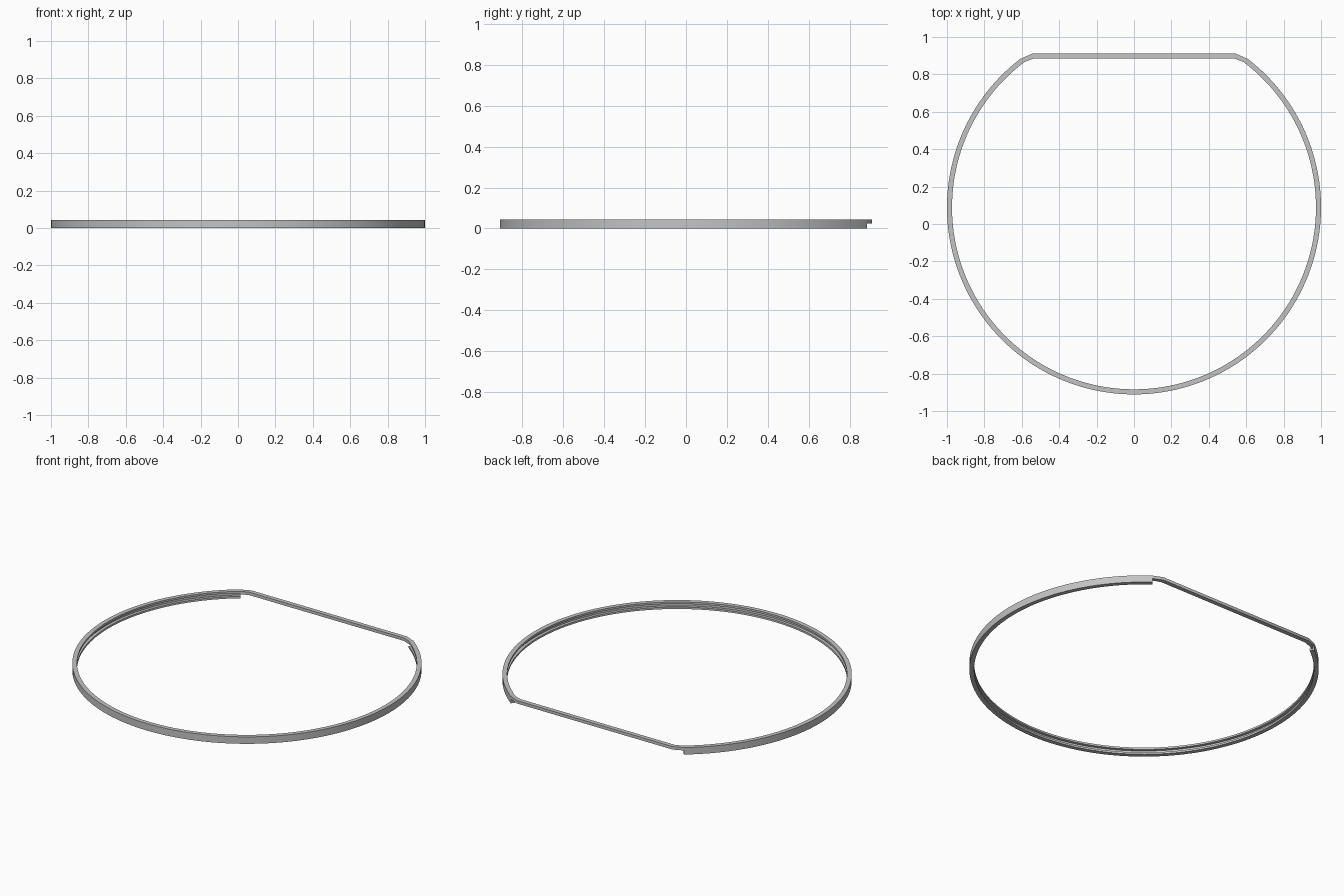
import bpy, bmesh, math
from mathutils import Vector

cube = bpy.data.objects.get("Cube")
if cube:
    bpy.data.objects.remove(cube)

grey = bpy.data.materials.new("plain_grey")
grey.use_nodes = True
grey.diffuse_color = (0.55, 0.55, 0.55, 1)
grey.node_tree.nodes["Principled BSDF"].inputs["Base Color"].default_value = (0.55, 0.55, 0.55, 1)

HEIGHT = 0.044
WIDTH = 0.027
CENTRE = Vector((0, 0.089))
RADIUS = 1.0
END = math.radians(52.8)      # angle of the ring end beside the gap


def sweep(name, stations, section):
    """Sweep a (side, height) section along stations of (point, side vector)."""
    bm = bmesh.new()
    loops = []
    for point, side in stations:
        loops.append([bm.verts.new((*(point + side * s), z)) for s, z in section])
    n = len(section)
    for a, b in zip(loops, loops[1:]):
        for i in range(n):
            j = (i + 1) % n
            bm.faces.new((a[i], a[j], b[j], b[i]))
    bm.faces.new(loops[0])
    bm.faces.new(loops[-1][::-1])
    bmesh.ops.recalc_face_normals(bm, faces=bm.faces)
    mesh = bpy.data.meshes.new(name)
    bm.to_mesh(mesh)
    bm.free()
    obj = bpy.data.objects.new(name, mesh)
    bpy.context.collection.objects.link(obj)
    mesh.materials.append(grey)
    bpy.ops.object.select_all(action='DESELECT')
    obj.select_set(True)
    bpy.context.view_layer.objects.active = obj
    bpy.ops.object.shade_smooth_by_angle(angle=math.radians(30))
    return obj


# Open ring: channel section with its groove facing inward
flange, web = 0.012, 0.009
channel = [(0, 0), (0, HEIGHT), (-WIDTH, HEIGHT), (-WIDTH, HEIGHT - flange),
           (-web, HEIGHT - flange), (-web, flange), (-WIDTH, flange), (-WIDTH, 0)]
steps = 128
arc = []
for i in range(steps + 1):
    t = END - (2 * math.pi - (math.pi - 2 * END)) * i / steps
    out = Vector((math.cos(t), math.sin(t)))
    arc.append((CENTRE + out * RADIUS, out))
sweep("channel_ring", arc, channel)

# Straight bar closing the gap, with bent ends that meet the ring
out = Vector((math.cos(END), math.sin(END)))
joint = CENTRE + out * (RADIUS - WIDTH / 2)
corner = Vector((0.541, 0.911 - WIDTH / 2))
along = (corner - joint).normalized()
normal = Vector((along.y, -along.x))
if normal.y < 0:
    normal = -normal
up = Vector((0, 1))
mitre = (normal + up).normalized()
mitre /= mitre.dot(up)
half = [(joint - along * 0.008, normal * 0.85), (corner, mitre)]
flip = lambda v: Vector((-v.x, v.y))
path = half + [(flip(p), flip(s)) for p, s in reversed(half)]
w, low = WIDTH / 2, 0.025
sweep("closing_bar", path, [(-w, low), (w, low), (w, HEIGHT - 0.0004), (-w, HEIGHT - 0.0004)])
